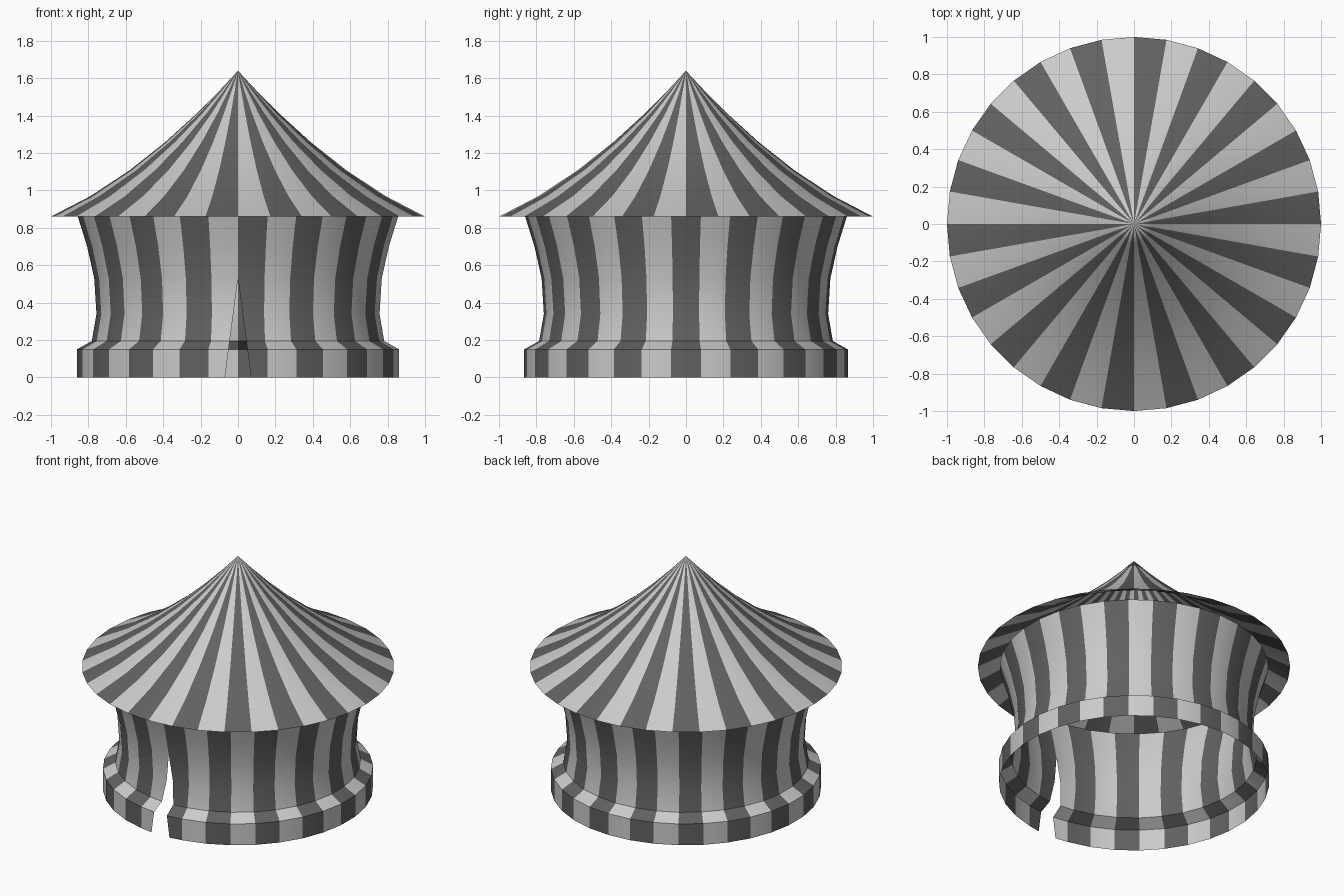
import bpy, bmesh
from math import radians, cos, sin, pi

if "Cube" in bpy.data.objects:
    bpy.data.objects.remove(bpy.data.objects["Cube"])


def make_material(name, value):
    mat = bpy.data.materials.new(name)
    mat.diffuse_color = (value, value, value, 1)
    mat.use_nodes = True
    mat.node_tree.nodes["Principled BSDF"].inputs["Base Color"].default_value = mat.diffuse_color
    return mat


LIGHT = make_material("light_stripe", 0.8)
DARK = make_material("dark_stripe", 0.12)


def striped_shell(name, profile, sides, start, slit=None):
    """Open lathe of (radius, z) points, starting at a seam; even columns are dark."""
    bm = bmesh.new()
    columns = []
    for i in range(sides + (1 if slit else 0)):
        a = start + 2 * pi * i / sides
        col = []
        for r, z in profile:
            x, y = r * cos(a), r * sin(a)
            # pull the two seam edges apart to make the tent opening
            if slit and i in (0, sides):
                half = slit[0] * max(0, 1 - z / slit[1])
                x = half if i == 0 else -half
            col.append(bm.verts.new((x, y, z)))
        columns.append(col)
    for i in range(sides):
        a, b = columns[i], columns[(i + 1) % len(columns)]
        for j in range(len(profile) - 1):
            f = bm.faces.new((a[j], b[j], b[j + 1], a[j + 1]))
            f.material_index = 1 - i % 2
    # weld the roof tip and the closed part of the seam
    bmesh.ops.remove_doubles(bm, verts=bm.verts, dist=0.0005)
    mesh = bpy.data.meshes.new(name)
    bm.to_mesh(mesh)
    bm.free()
    mesh.materials.append(LIGHT)
    mesh.materials.append(DARK)
    obj = bpy.data.objects.new(name, mesh)
    bpy.context.collection.objects.link(obj)
    bpy.ops.object.select_all(action='DESELECT')
    bpy.context.view_layer.objects.active = obj
    obj.select_set(True)
    bpy.ops.object.shade_smooth_by_angle(angle=radians(35))
    return obj


# concave conical roof
roof = [(r, 0.86 + 0.45 * (1 - r) + 0.33 * (1 - r) ** 2)
        for r in (1, 0.79, 0.58, 0.39, 0.22, 0.1, 0)]
striped_shell("tent_roof", roof, 36, 0)

# waisted wall with flared skirt and a slit doorway at the front
wall = [(0.865, 0), (0.865, 0.15), (0.785, 0.195), (0.76, 0.34),
        (0.772, 0.53), (0.81, 0.70), (0.86, 0.86)]
striped_shell("tent_wall", wall, 34, radians(270), slit=(0.07, 0.53))
